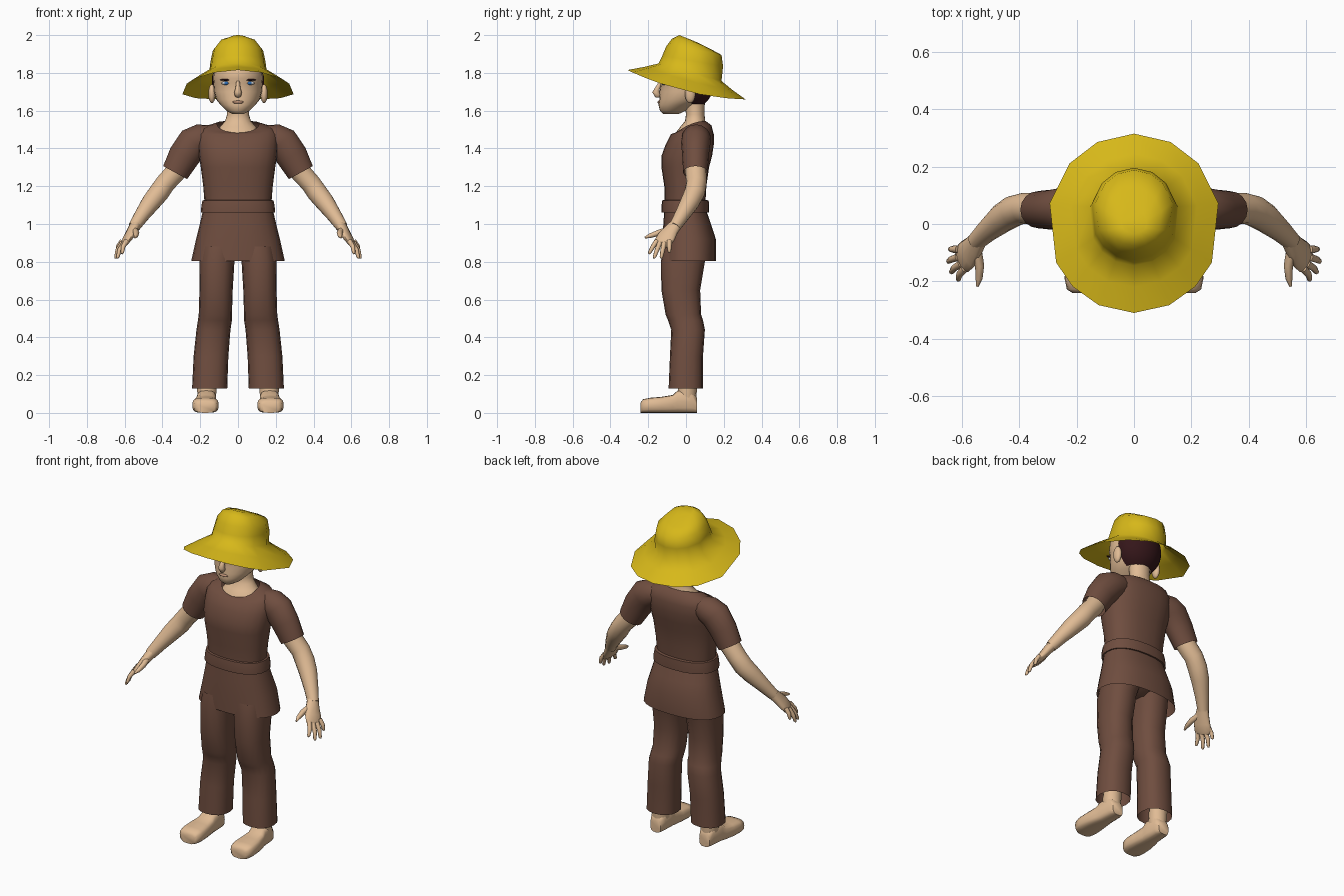
import bpy, bmesh
from math import sin, cos, pi, radians
from mathutils import Vector


def material(name, rgb):
    m = bpy.data.materials.new(name)
    m.diffuse_color = (*rgb, 1)
    return m


SKIN = material("skin", (0.75, 0.50, 0.30))
CLOTH = material("brown_cloth", (0.16, 0.075, 0.05))
STRAW = material("yellow_straw", (0.68, 0.48, 0.01))
HAIR = material("dark_hair", (0.035, 0.008, 0.01))
WHITE = material("eye_white", (0.75, 0.75, 0.75))
BLUE = material("eye_blue", (0.03, 0.17, 0.5))
LIP = material("lip", (0.5, 0.28, 0.18))


def finish(name, bm, mat, mirror=False, angle=50):
    bmesh.ops.recalc_face_normals(bm, faces=bm.faces)
    me = bpy.data.meshes.new(name)
    bm.to_mesh(me)
    bm.free()
    me.materials.append(mat)
    me.shade_smooth()
    me.set_sharp_from_angle(angle=radians(angle))
    ob = bpy.data.objects.new(name, me)
    bpy.context.collection.objects.link(ob)
    if mirror:
        mod = ob.modifiers.new("mirror", 'MIRROR')
        mod.use_mirror_merge = False
    return ob


def loft(name, rings, mat, cap0=False, cap1=False, mirror=False, angle=50):
    """Skin a list of equally long closed rings."""
    bm = bmesh.new()
    loops = [[bm.verts.new(p) for p in r] for r in rings]
    n = len(loops[0])
    for a, b in zip(loops, loops[1:]):
        for i in range(n):
            j = (i + 1) % n
            bm.faces.new((a[i], a[j], b[j], b[i]))
    if cap0:
        bm.faces.new(loops[0])
    if cap1:
        bm.faces.new(loops[-1])
    return finish(name, bm, mat, mirror, angle)


def power(v, e):
    return abs(v) ** e * (1 if v >= 0 else -1)


def level(z, yf, yb, rx, cx=0, dip=0, n=20, e=1.0):
    """Horizontal ring from front yf to back yb; dip lowers the front."""
    pts = []
    for k in range(n):
        a = 2 * pi * k / n - pi / 2
        c, s = power(cos(a), e), power(sin(a), e)
        pts.append((cx + rx * c, (yf + yb) / 2 + (yb - yf) / 2 * s,
                    z - dip * ((1 - s) / 2) ** 2))
    return pts


def tube(name, path, mat, side=(0, 1, 0), n=12, mirror=True, cap=True):
    """Tube through (x, y, z, radius along side, other radius)."""
    pts = [Vector(p[:3]) for p in path]
    rings = []
    for i, p in enumerate(path):
        d = (pts[min(i + 1, len(pts) - 1)] - pts[max(i - 1, 0)]).normalized()
        u = Vector(side)
        u = (u - d * u.dot(d)).normalized()
        v = d.cross(u)
        ra, rb = p[3], p[-1]
        rings.append([pts[i] + u * ra * cos(2 * pi * k / n) + v * rb * sin(2 * pi * k / n)
                      for k in range(n)])
    return loft(name, rings, mat, cap, cap, mirror, 60)


def ellipsoid(name, c, r, mat, mirror=False, keep=None, u=16, v=10):
    bm = bmesh.new()
    bmesh.ops.create_uvsphere(bm, u_segments=u, v_segments=v, radius=1)
    for w in bm.verts:
        w.co = Vector((c[i] + r[i] * w.co[i] for i in range(3)))
    if keep:
        bmesh.ops.delete(bm, geom=[w for w in bm.verts if not keep(w.co)], context='VERTS')
    return finish(name, bm, mat, mirror)


# Feet and ankles
foot = [(0.058, 0.165, 0.035, 0.08), (0.03, 0.165, 0.047, 0.12), (-0.045, 0.167, 0.052, 0.118),
        (-0.07, 0.17, 0.056, 0.095), (-0.13, 0.172, 0.066, 0.085), (-0.19, 0.172, 0.07, 0.08),
        (-0.228, 0.172, 0.062, 0.072), (-0.24, 0.17, 0.045, 0.055)]
loft("foot", [[(cx + rx * power(cos(a), 0.6), y, zt / 2 * (1 + power(sin(a), 0.6)))
               for a in (2 * pi * k / 16 for k in range(16))] for y, cx, rx, zt in foot],
     SKIN, True, True, True, 55)
loft("ankle", [level(z, yf, yb, rx, 0.165, n=14) for z, yf, yb, rx in
               [(0.05, -0.05, 0.055, 0.045), (0.11, -0.045, 0.057, 0.052), (0.22, -0.03, 0.06, 0.055)]],
     SKIN, mirror=True)

# Trousers
leg = [(0.13, -0.092, 0.09, 0.093, 0.15), (0.30, -0.085, 0.09, 0.092, 0.143),
       (0.44, -0.078, 0.10, 0.09, 0.13), (0.49, -0.095, 0.09, 0.09, 0.122),
       (0.52, -0.108, 0.08, 0.088, 0.12), (0.65, -0.13, 0.075, 0.088, 0.116),
       (0.80, -0.133, 0.10, 0.093, 0.112), (0.88, -0.12, 0.12, 0.098, 0.10)]
loft("trouser_leg", [level(*r, n=16, e=0.85) for r in leg], CLOTH, mirror=True)
loft("trouser_seat", [level(0.83, -0.05, 0.06, 0.06), level(0.87, -0.11, 0.12, 0.17),
                      level(0.98, -0.11, 0.12, 0.185), level(1.07, -0.1, 0.1, 0.17)],
     CLOTH, True, True)

# Tunic: flared skirt, belt, torso with a scooped neckline, sleeves
loft("tunic_skirt", [level(*r, n=24, e=0.85) for r in
                     [(0.803, -0.127, 0.158, 0.248), (0.92, -0.125, 0.158, 0.222),
                      (1.0, -0.12, 0.132, 0.202), (1.07, -0.115, 0.108, 0.186)]], CLOTH)
loft("belt", [level(*r, n=24, e=0.85) for r in
              [(1.062, -0.113, 0.108, 0.18), (1.06, -0.13, 0.122, 0.197), (1.095, -0.13, 0.122, 0.194),
               (1.125, -0.126, 0.12, 0.188), (1.128, -0.11, 0.10, 0.17)]], CLOTH)
torso = [(1.10, -0.113, 0.102, 0.176), (1.2, -0.115, 0.108, 0.184), (1.3, -0.13, 0.122, 0.197),
         (1.36, -0.13, 0.138, 0.207), (1.42, -0.108, 0.147, 0.212), (1.475, -0.08, 0.147, 0.212)]
loft("tunic_torso", [level(*r, n=24, e=0.85) for r in torso]
     + [level(1.522, -0.062, 0.135, 0.185, dip=0.04, n=24, e=0.85),
        level(1.545, -0.052, 0.105, 0.112, dip=0.062, n=24, e=0.9)], CLOTH)
tube("sleeve", [(0.14, 0.06, 1.465, 0.06, 0.06), (0.19, 0.055, 1.452, 0.078, 0.08),
                (0.235, 0.052, 1.43, 0.078, 0.088), (0.285, 0.05, 1.36, 0.07, 0.084),
                (0.333, 0.05, 1.272, 0.065, 0.072)], CLOTH, n=16, cap=False)

# Arms
tube("arm", [(0.28, 0.05, 1.36, 0.055), (0.335, 0.052, 1.27, 0.056), (0.385, 0.055, 1.215, 0.054),
             (0.42, 0.045, 1.165, 0.055), (0.46, 0.02, 1.115, 0.051), (0.51, -0.022, 1.045, 0.04),
             (0.55, -0.06, 0.985, 0.032)], SKIN, n=14)

# Hands: flat palm, four fingers and a thumb
tube("palm", [(0.54, -0.05, 1.0, 0.032, 0.03), (0.56, -0.08, 0.965, 0.042, 0.026),
              (0.58, -0.105, 0.93, 0.052, 0.022), (0.60, -0.125, 0.898, 0.05, 0.016),
              (0.606, -0.132, 0.886, 0.038, 0.009)], SKIN, side=(0.2, 0.97, 0.05))
fingers = {"index": ((0.59, -0.155, 0.91), (0.615, -0.197, 0.842)),
           "middle": ((0.602, -0.138, 0.90), (0.640, -0.170, 0.818)),
           "ring": ((0.612, -0.115, 0.90), (0.650, -0.132, 0.818)),
           "little": ((0.612, -0.088, 0.91), (0.643, -0.088, 0.848))}
for part, (a, b) in fingers.items():
    a, b = Vector(a), Vector(b)
    bend = a.lerp(b, 0.5) + Vector((0.006, 0, 0.003))
    tube(part + "_finger", [(*a, 0.014), (*bend, 0.012), (*a.lerp(b, 0.9), 0.009), (*b, 0.004)],
         SKIN, n=8)
tube("thumb", [(0.55, -0.085, 0.97, 0.018), (0.538, -0.145, 0.953, 0.016),
               (0.54, -0.19, 0.938, 0.012), (0.546, -0.217, 0.928, 0.005)],
     SKIN, side=(1, 0, 0), n=8)

# Neck and head
loft("neck", [level(*r) for r in
              [(1.42, -0.08, 0.12, 0.15), (1.48, -0.057, 0.115, 0.12), (1.515, -0.03, 0.11, 0.095),
               (1.545, -0.005, 0.102, 0.068), (1.58, 0.0, 0.098, 0.058), (1.66, -0.01, 0.10, 0.065)]], SKIN)
head = [(1.582, -0.12, -0.04, 0.03), (1.60, -0.138, 0.0, 0.062), (1.63, -0.146, 0.05, 0.092),
        (1.66, -0.141, 0.10, 0.116), (1.70, -0.14, 0.125, 0.126), (1.745, -0.134, 0.13, 0.13),
        (1.77, -0.146, 0.135, 0.132), (1.82, -0.138, 0.135, 0.13), (1.87, -0.10, 0.13, 0.11),
        (1.91, -0.04, 0.10, 0.06)]
loft("head", [level(*r, n=24) for r in head], SKIN, True, True, angle=70)
tube("nose", [(0, -0.132, 1.755, 0.009), (0, -0.15, 1.72, 0.013), (0, -0.160, 1.698, 0.020),
              (0, -0.15, 1.682, 0.018), (0, -0.135, 1.676, 0.008)], SKIN, side=(1, 0, 0), n=10, mirror=False)
ellipsoid("lips", (0, -0.141, 1.645), (0.03, 0.010, 0.008), LIP)
ellipsoid("ear", (0.138, 0.022, 1.69), (0.019, 0.028, 0.05), SKIN, True)
ellipsoid("eye", (0.062, -0.114, 1.746), (0.027, 0.012, 0.010), WHITE, True)
ellipsoid("iris", (0.062, -0.120, 1.746), (0.013, 0.009, 0.0095), BLUE, True)
ellipsoid("eyebrow", (0.062, -0.124, 1.763), (0.034, 0.010, 0.005), HAIR, True)

# Hair cap: back of the head and sideburns
ellipsoid("hair", (0, 0.03, 1.755), (0.139, 0.120, 0.145), HAIR, u=24, v=16,
          keep=lambda p: p.z > 1.8 or (p.y > 0.01 and p.z > 1.63))

# Sun hat: tilted rings with an uneven low-poly rim; sides of the brim droop
half = [0, 25, 48, 77, 116, 135, 156]
angles = half + [180] + [360 - a for a in half[:0:-1]]
hat = [  # front y, front z, back y, back z, half width, side droop
    (-0.31, 1.815, 0.315, 1.66, 0.302, 0.035), (-0.22, 1.832, 0.245, 1.71, 0.225, 0.012),
    (-0.145, 1.85, 0.188, 1.757, 0.158, 0), (-0.125, 1.892, 0.196, 1.835, 0.15, 0),
    (-0.105, 1.94, 0.188, 1.895, 0.137, -0.005), (-0.075, 1.98, 0.12, 1.932, 0.098, -0.012),
    (-0.035, 2.0, 0.045, 1.968, 0.045, 0)]
rings = []
for yf, zf, yb, zb, rx, droop in hat:
    ring = []
    for deg in angles:
        s, c = sin(radians(deg)), cos(radians(deg))
        t = (c + 1) / 2
        ring.append((rx * s, yf + (yb - yf) * t, zf + (zb - zf) * t - droop * s * s))
    rings.append(ring)
loft("sun_hat", rings, STRAW, cap1=True, angle=75)
